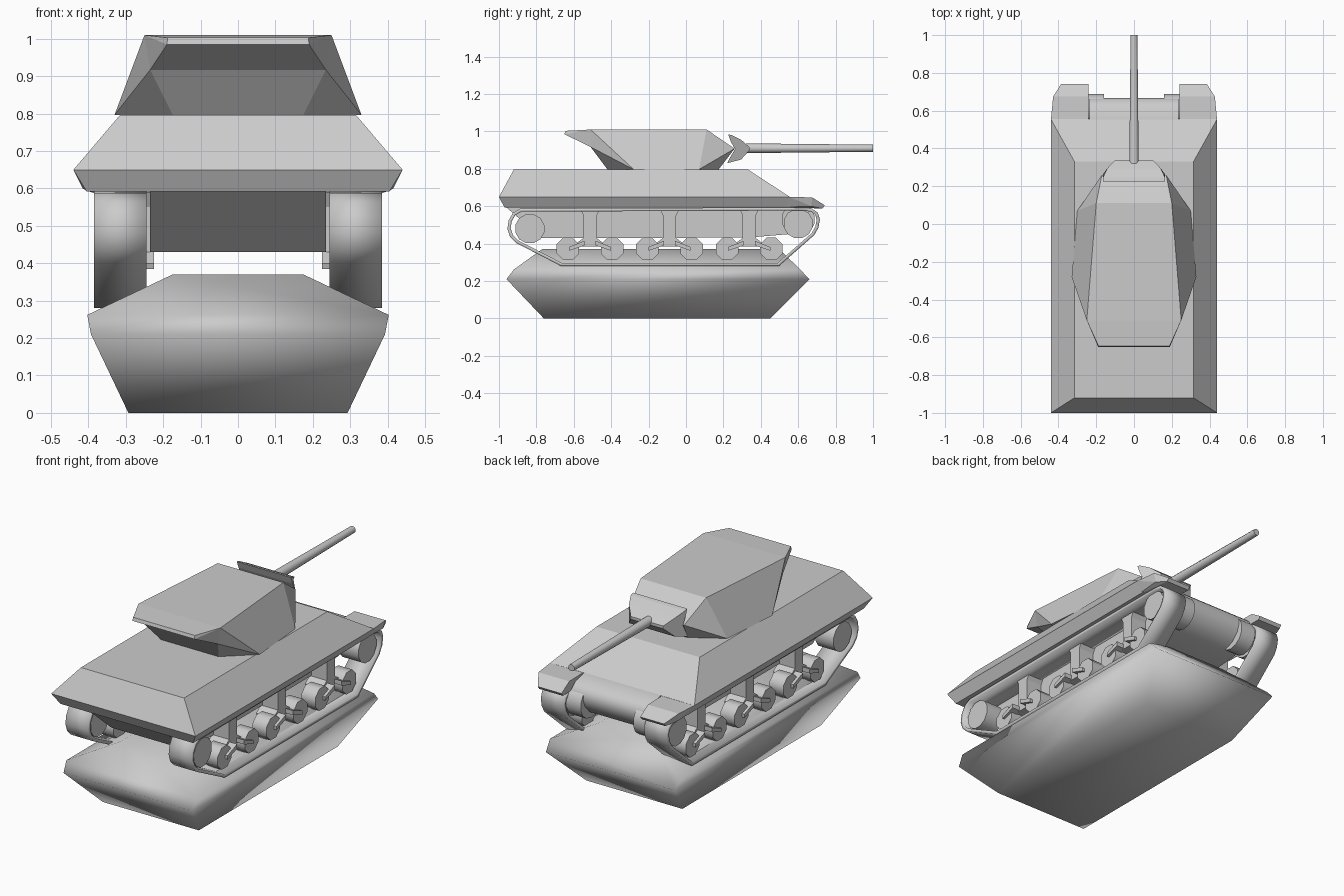
import bpy, bmesh, math

if "Cube" in bpy.data.objects:
    bpy.data.objects.remove(bpy.data.objects["Cube"])

paint = bpy.data.materials.new("plain_grey")
paint.diffuse_color = (0.6, 0.6, 0.6, 1)
paint.use_nodes = True
paint.node_tree.nodes["Principled BSDF"].inputs["Base Color"].default_value = paint.diffuse_color


def finish(name, bm, mirror=False, smooth=None):
    bmesh.ops.recalc_face_normals(bm, faces=bm.faces[:])
    me = bpy.data.meshes.new(name)
    bm.to_mesh(me)
    bm.free()
    me.materials.append(paint)
    if smooth:
        me.shade_smooth()
        me.set_sharp_from_angle(angle=math.radians(smooth))
    ob = bpy.data.objects.new(name, me)
    bpy.context.collection.objects.link(ob)
    if mirror:
        m = ob.modifiers.new("mirror", 'MIRROR')
        m.use_axis[0] = True
        m.use_mirror_merge = False
    return ob


def hull(name, pts, both=True, **kw):
    """Convex solid; points are also reflected across x when both is set."""
    bm = bmesh.new()
    for x, y, z in pts:
        bm.verts.new((x, y, z))
        if both:
            bm.verts.new((-x, y, z))
    r = bmesh.ops.convex_hull(bm, input=bm.verts[:])
    junk = {g for g in r["geom_interior"] + r["geom_unused"] if isinstance(g, bmesh.types.BMVert)}
    bmesh.ops.delete(bm, geom=list(junk), context='VERTS')
    bmesh.ops.dissolve_limit(bm, angle_limit=0.03, verts=bm.verts[:], edges=bm.edges[:])
    return finish(name, bm, **kw)


def extrude(name, prof, x0, x1, **kw):
    """Side profile (y, z) extruded along x."""
    bm = bmesh.new()
    a = [bm.verts.new((x0, y, z)) for y, z in prof]
    b = [bm.verts.new((x1, y, z)) for y, z in prof]
    n = len(prof)
    for i in range(n):
        bm.faces.new((a[i], a[(i + 1) % n], b[(i + 1) % n], b[i]))
    bm.faces.new(a[::-1])
    bm.faces.new(b)
    return finish(name, bm, **kw)


def disc(y, z, r, n):
    return [(y + r * math.cos(2 * math.pi * (i + .5) / n),
             z + r * math.sin(2 * math.pi * (i + .5) / n)) for i in range(n)]


# Boat-shaped solid under the vehicle
hull("base_block", [(x, y, z) for x, z, ya, yb in (
    (.293, 0, -.76, .45), (.393, .21, -.96, .66),
    (.403, .262, -.92, .61), (.175, .37, -.77, .5)) for y in (ya, yb)], smooth=180)

# Upper hull with sloped sides and front
hull("upper_hull", [
    (.315, -.92, .797), (.315, .33, .797), (.44, -1, .65), (.44, .555, .65),
    (.405, -.97, .592), (.405, .56, .592)])

# Lower hull with sloped rear and rounded nose
extrude("lower_hull", [
    (-.96, .593), (-.77, .43), (.33, .432), (.54, .45), (.61, .475), (.652, .52),
    (.668, .565), (.66, .605), (.63, .63), (.553, .651), (.5, .65), (.5, .6)],
    -.235, .235, smooth=40)

# Front fenders with clipped outer corners
hull("fender", [
    (.24, .5, .65), (.44, .55, .65), (.24, .675, .647), (.428, .675, .647),
    (.24, .742, .605), (.385, .742, .605), (.24, .73, .588), (.385, .73, .588),
    (.24, .67, .6), (.415, .67, .6), (.24, .5, .594), (.405, .5, .594)], both=False, mirror=True)

# Drive housings beside the nose
extrude("drive_housing", disc(.6, .53, .09, 14), .16, .25, mirror=True, smooth=40)

# Turret body, overhanging rear, curved gun shield
hull("turret", [
    (.25, -.51, 1.01), (.2, .11, 1.01), (.33, -.28, .797), (.30, .07, .797),
    (.175, -.42, .797), (.235, -.51, .917), (.17, .26, .908), (.13, .175, .797)])
hull("turret_rear", [
    (.25, -.51, 1.01), (.235, -.51, .917), (.19, -.65, .985), (.188, -.645, 1.003)])
shield = extrude("gun_shield", [
    (.225, .985), (.245, .98), (.295, .955), (.34, .915), (.34, .9), (.295, .85),
    (.22, .83), (.235, .86), (.262, .905), (.24, .945)], -.165, .165)
for v in shield.data.vertices:
    if v.co.y > .27:
        v.co.x *= 1 - .4 * (v.co.y - .27) / .07

# Gun barrel
bm = bmesh.new()
bmesh.ops.create_cone(bm, cap_ends=True, segments=10, radius1=.026, radius2=.019, depth=.68)
for v in bm.verts:
    x, y, z = v.co
    v.co = (x, z + .66, .91 - y)
finish("gun_barrel", bm, smooth=40)

# Track bands, made from a closed side outline with thickness
loop = [(-.668, .28), (.497, .28), (.685, .445), (.708, .485), (.716, .53), (.705, .565),
        (.675, .587), (.625, .594), (-.885, .588), (-.925, .565), (-.948, .525),
        (-.955, .48), (-.94, .435), (-.905, .402)]
bm = bmesh.new()
rows = [[bm.verts.new((x, y, z)) for y, z in loop] for x in (.245, .385)]
for i in range(len(loop)):
    j = (i + 1) % len(loop)
    bm.faces.new((rows[0][i], rows[0][j], rows[1][j], rows[1][i]))
me = bpy.data.meshes.new("track")
bm.to_mesh(me)
bm.free()
me.materials.append(paint)
me.shade_smooth()
me.set_sharp_from_angle(angle=math.radians(50))
track = bpy.data.objects.new("track", me)
bpy.context.collection.objects.link(track)
s = track.modifiers.new("thickness", 'SOLIDIFY')
s.thickness = .017
s.offset = -1
s.use_even_offset = True
m = track.modifiers.new("mirror", 'MIRROR')
m.use_mirror_merge = False

# End wheels
extrude("rear_wheel", disc(-.835, .48, .08, 12), .26, .37, mirror=True, smooth=40)
extrude("front_wheel", disc(.60, .507, .08, 12), .255, .37, mirror=True, smooth=40)

# Three bogies per side: bracket, two road wheels, two arms
for k, c in enumerate((-.513, -.088, .338)):
    extrude(f"bogie_bracket_{k}", [
        (c - .055, .59), (c - .035, .55), (c - .035, .43), (c - .075, .40), (c - .07, .385),
        (c + .07, .385), (c + .075, .40), (c + .035, .43), (c + .035, .55), (c + .055, .59)],
        .225, .33, mirror=True)
    for sgn in (-1, 1):
        w = c + sgn * .118
        extrude(f"road_wheel_{k}_{sgn}", disc(w, .372, .065, 8), .275, .36, mirror=True, smooth=50)
        arm = [(w - sgn * .005, .362), (w - sgn * .005, .382), (c + sgn * .03, .415), (c + sgn * .03, .39)]
        extrude(f"wheel_arm_{k}_{sgn}", arm, .32, .375, mirror=True)
